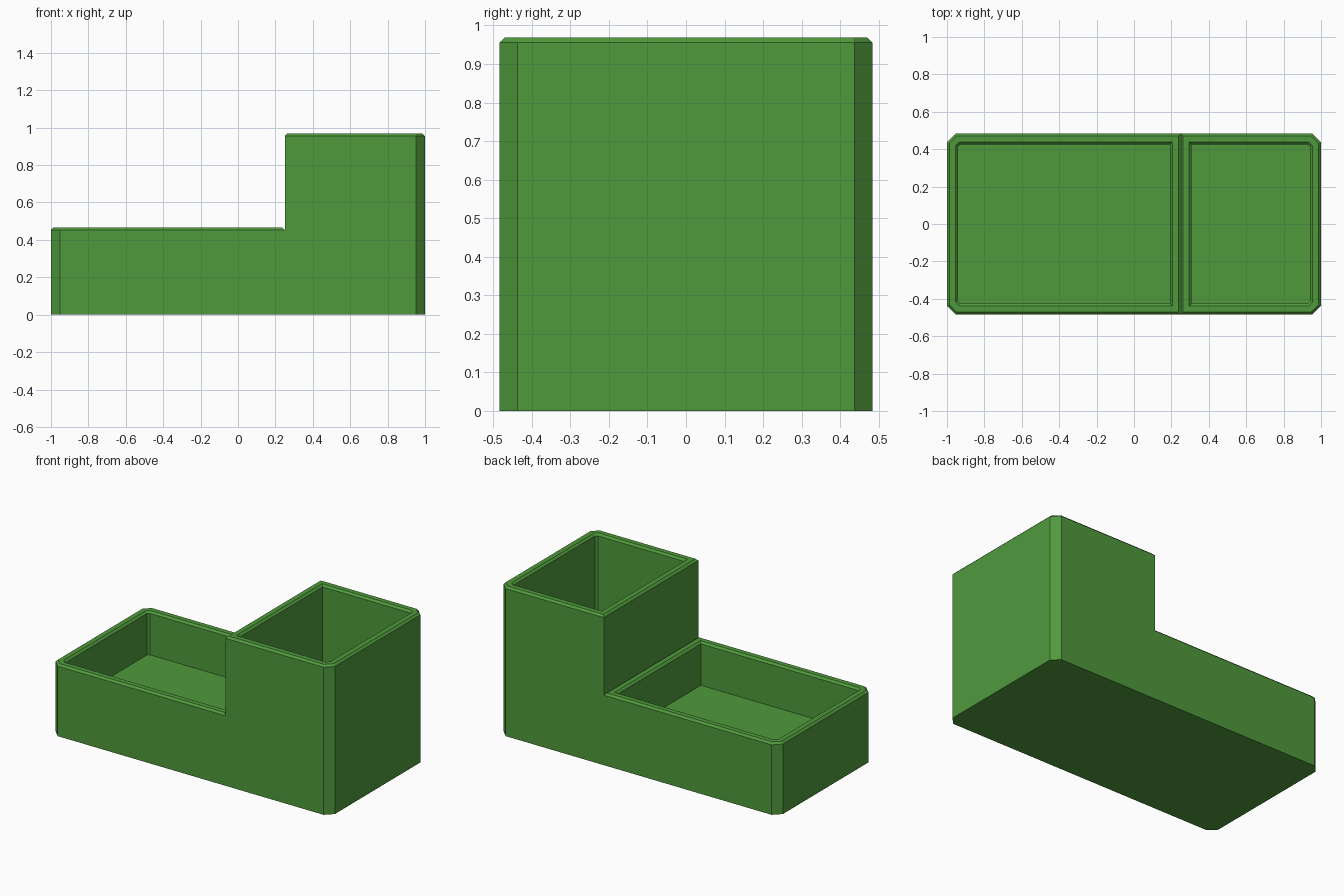
import bpy, bmesh

if "Cube" in bpy.data.objects:
    bpy.data.objects.remove(bpy.data.objects["Cube"])

HALF_Y = 0.484     # half depth of the planter
CORNER = 0.047     # chamfer of the outer vertical corners
BEVEL = 0.013      # small bevel on the rims
RIM = 0.045        # width to the inner edge of the rim
JOIN_X = 0.25      # where the low and tall boxes meet
LOW_Z, TALL_Z, FLOOR_Z = 0.466, 0.968, 0.185
JOIN_Z = LOW_Z - BEVEL

green = bpy.data.materials.new("leaf_green")
green.diffuse_color = (0.08, 0.323, 0.046, 1)
green.use_nodes = True
green.node_tree.nodes["Principled BSDF"].inputs["Base Color"].default_value = green.diffuse_color

bm = bmesh.new()


def ring(end, inset, z):
    """Outline with square corners at the join and cut corners at the outer end."""
    s = 1 if end > JOIN_X else -1
    xj, xe = JOIN_X + s * inset, end - s * inset
    y = HALF_Y - inset
    c = CORNER - 0.586 * inset
    pts = [(xj, -y), (xe - s * c, -y), (xe, -y + c),
           (xe, y - c), (xe - s * c, y), (xj, y)]
    return [bm.verts.new((px, py, z)) for px, py in pts]


def box(end, top, levels):
    """Open box: outer wall, bevelled rim, inner wall, floor."""
    rings = [ring(end, 0, z) for z in levels]
    rings += [ring(end, d, z) for d, z in (
        (0, top - BEVEL), (BEVEL, top), (RIM, top),
        (RIM + BEVEL, top - BEVEL), (RIM + BEVEL, FLOOR_Z))]
    bm.faces.new(rings[0])
    bm.faces.new(rings[-1])
    for a, b in zip(rings, rings[1:]):
        for i in range(6):
            j = (i + 1) % 6
            bm.faces.new((a[i], a[j], b[j], b[i]))


# Low tray on the left, tall pot on the right
box(-1.0, LOW_Z, [0])
box(1.0, TALL_Z, [0, JOIN_Z])

# Remove the hidden partition and weld the two boxes
hidden = [f for f in bm.faces
          if all(abs(v.co.x - JOIN_X) < 1e-4 and v.co.z < JOIN_Z + 1e-4 for v in f.verts)]
bmesh.ops.delete(bm, geom=hidden, context='FACES')
bmesh.ops.remove_doubles(bm, verts=bm.verts[:], dist=1e-4)
bmesh.ops.recalc_face_normals(bm, faces=bm.faces[:])

mesh = bpy.data.meshes.new("stepped_planter")
bm.to_mesh(mesh)
bm.free()
mesh.materials.append(green)
planter = bpy.data.objects.new("stepped_planter", mesh)
bpy.context.collection.objects.link(planter)
